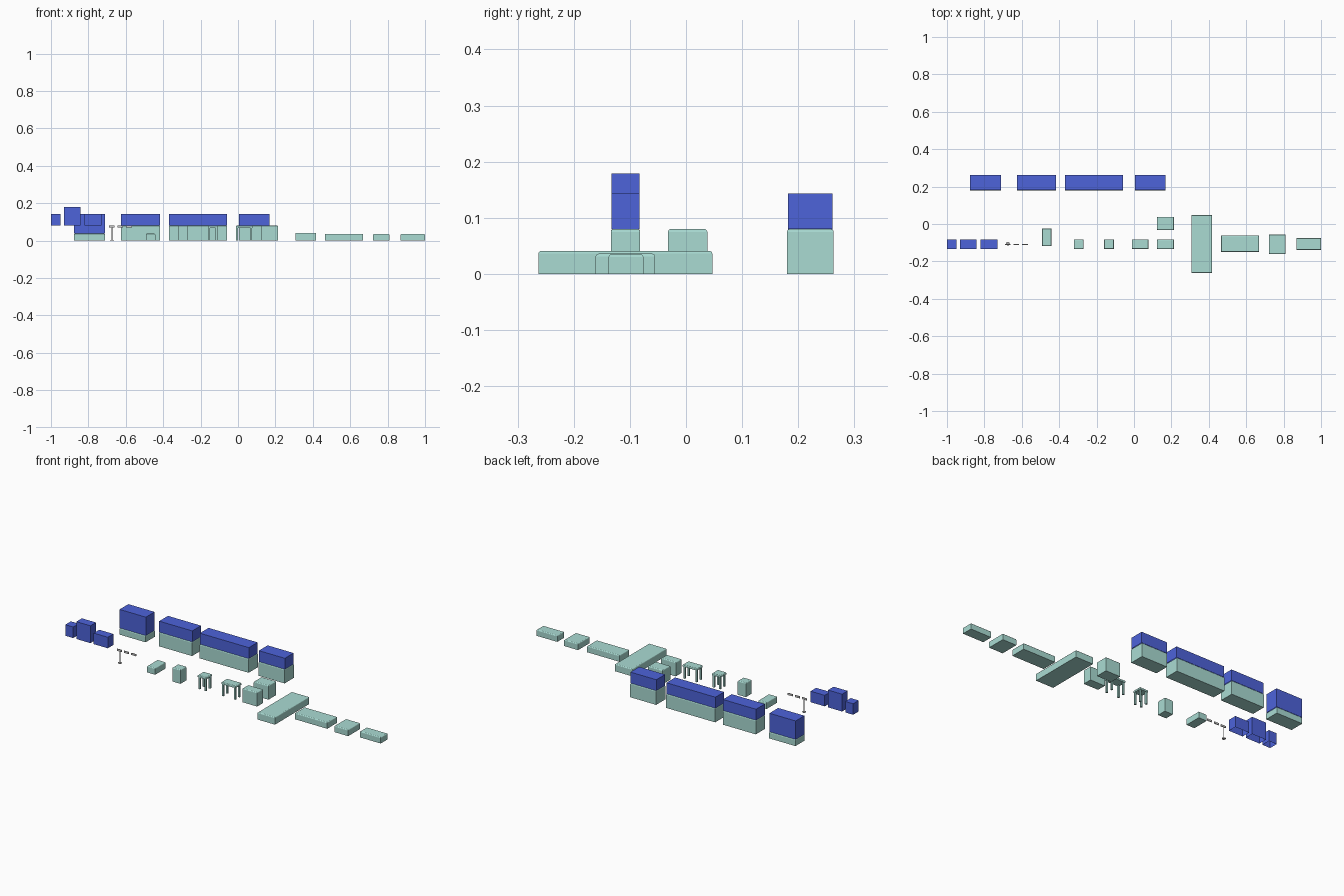
import bpy, bmesh

if "Cube" in bpy.data.objects:
    bpy.data.objects.remove(bpy.data.objects["Cube"])


def material(name, color):
    m = bpy.data.materials.new(name)
    m.diffuse_color = color
    m.use_nodes = True
    m.node_tree.nodes["Principled BSDF"].inputs["Base Color"].default_value = m.diffuse_color
    return m


TEAL = material("teal", (0.40, 0.71, 0.65, 1))
BLUE = material("blue", (0.075, 0.125, 0.70, 1))


def box_into(bm, x0, x1, y0, y1, z0, z1, bevel=0.0, open_bottom=False):
    """Add a box, optionally with rounded top edges or no bottom."""
    verts = bmesh.ops.create_cube(bm, size=1)["verts"]
    for v in verts:
        v.co.x = x1 if v.co.x > 0 else x0
        v.co.y = y1 if v.co.y > 0 else y0
        v.co.z = z1 if v.co.z > 0 else z0
    if open_bottom:
        low = {f for v in verts for f in v.link_faces
               if all(abs(w.co.z - z0) < 1e-6 for w in f.verts)}
        bmesh.ops.delete(bm, geom=list(low), context='FACES_ONLY')
    if bevel:
        top = {e for v in verts for e in v.link_edges
               if all(abs(w.co.z - z1) < 1e-6 for w in e.verts)}
        bmesh.ops.bevel(bm, geom=list(top), offset=bevel, segments=3,
                        profile=0.5, affect='EDGES')


def finish(bm, name, mat=None):
    bmesh.ops.recalc_face_normals(bm, faces=bm.faces)
    me = bpy.data.meshes.new(name)
    bm.to_mesh(me)
    bm.free()
    ob = bpy.data.objects.new(name, me)
    bpy.context.collection.objects.link(ob)
    if mat:
        me.materials.append(mat)
    return ob


def block(name, mat, *dims, **kw):
    bm = bmesh.new()
    box_into(bm, *dims, **kw)
    return finish(bm, name, mat)


def table(name, x0, x1, y0, y1, height, leg=0.010, slab=0.012):
    """Rounded top on four square legs."""
    bm = bmesh.new()
    box_into(bm, x0, x1, y0, y1, height - slab, height, bevel=0.004)
    inset = 0.002
    for lx in (x0 + inset, x1 - inset - leg):
        for ly in (y0 + inset, y1 - inset - leg):
            box_into(bm, lx, lx + leg, ly, ly + leg, 0, height - slab)
    return finish(bm, name, TEAL)


# Back row: padded base with blue upper part
for name, x0, x1, base in (("low_bench", -0.877, -0.711, 0.037),
                           ("short_counter", -0.626, -0.417, 0.08),
                           ("long_counter", -0.369, -0.059, 0.08),
                           ("end_counter", 0.005, 0.169, 0.08)):
    block(name + "_base", TEAL, x0, x1, 0.180, 0.263, 0, base, bevel=0.005)
    block(name + "_upper", BLUE, x0, x1, 0.182, 0.261, base, 0.143, open_bottom=True)

# Floating blue wall units
for name, x0, x1, top in (("wall_unit_small", -1.0, -0.95, 0.143),
                          ("wall_unit_tall", -0.93, -0.841, 0.179),
                          ("wall_unit_wide", -0.82, -0.731, 0.143)):
    block(name, BLUE, x0, x1, -0.133, -0.083, 0.08, top, open_bottom=True)

# Solid rounded teal blocks
for name, x0, x1, y0, y1, top in (
        ("low_seat", -0.493, -0.442, -0.118, -0.023, 0.037),
        ("tall_block", -0.322, -0.270, -0.134, -0.082, 0.08),
        ("front_cabinet", 0.122, 0.215, -0.134, -0.082, 0.08),
        ("rear_cabinet", 0.122, 0.215, -0.032, 0.038, 0.08),
        ("long_platform", 0.307, 0.418, -0.263, 0.047, 0.041),
        ("wide_platform", 0.464, 0.669, -0.149, -0.061, 0.036),
        ("square_platform", 0.722, 0.810, -0.161, -0.055, 0.036),
        ("end_platform", 0.868, 1.0, -0.138, -0.076, 0.035)):
    block(name, TEAL, x0, x1, y0, y1, 0, top, bevel=0.005)

# Tables on legs
table("stool", -0.161, -0.108, -0.134, -0.082, 0.08)
table("side_table", -0.012, 0.078, -0.134, -0.082, 0.08)

# Small signs: one on a pole with a round foot, two floating
for i, x in enumerate((-0.674, -0.629, -0.583)):
    block(f"sign_plate_{i + 1}", None, x - 0.015, x + 0.015, -0.111, -0.107, 0.069, 0.080)
bm = bmesh.new()
for r, z0, z1 in ((0.010, 0, 0.003), (0.002, 0.003, 0.07)):
    vs = bmesh.ops.create_cone(bm, cap_ends=True, segments=16, radius1=r,
                               radius2=r, depth=z1 - z0)["verts"]
    bmesh.ops.translate(bm, verts=vs, vec=(-0.674, -0.105, (z0 + z1) / 2))
finish(bm, "sign_pole")
